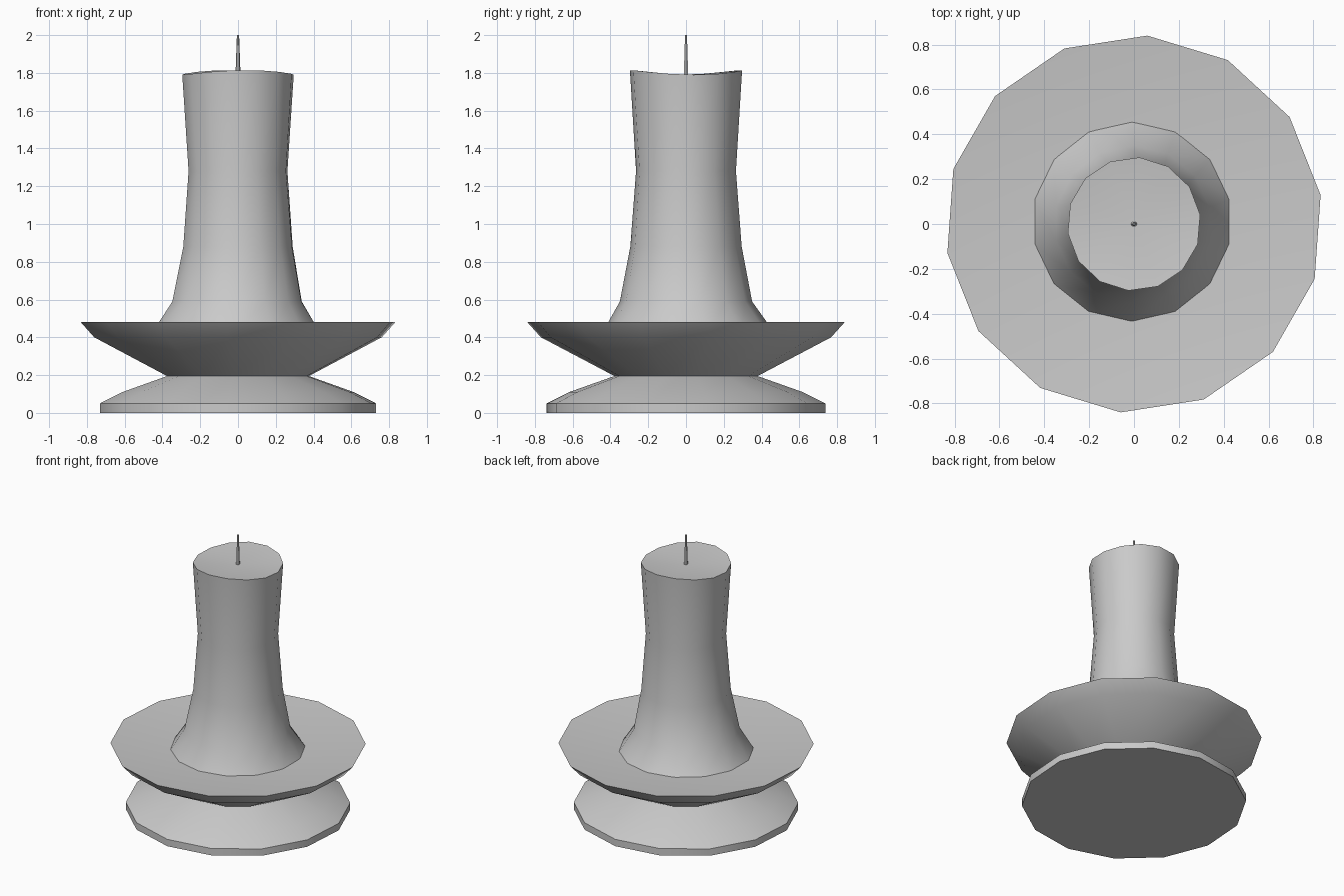
import bpy
import bmesh
from math import sin, cos, radians, pi

cube = bpy.data.objects.get("Cube")
if cube:
    bpy.data.objects.remove(cube, do_unlink=True)

SIDES = 14

grey = bpy.data.materials.new("plain grey")
grey.use_nodes = True
grey.diffuse_color = (0.59, 0.59, 0.59, 1)
grey.node_tree.nodes["Principled BSDF"].inputs["Base Color"].default_value = grey.diffuse_color


def lathe(name, rings, bottom_z, top_z, sides=SIDES, rim_wave=0.0):
    """Lathe rings of (radius, height, turn, x, y), closed by a fan at each end."""
    bm = bmesh.new()
    loops = []
    for n, (radius, z, turn, x, y) in enumerate(rings):
        wave = rim_wave if n == len(rings) - 1 else 0
        loop = []
        for i in range(sides):
            a = radians(turn) + 2 * pi * i / sides
            lift = wave * sin(a - 0.15) ** 2
            loop.append(bm.verts.new((x + radius * cos(a), y + radius * sin(a), z + lift)))
        loops.append(loop)
    for low, high in zip(loops, loops[1:]):
        for i in range(sides):
            j = (i + 1) % sides
            bm.faces.new((low[i], low[j], high[j], high[i]))
    for loop, z in ((loops[0], bottom_z), (loops[-1], top_z)):
        hub = bm.verts.new((0, 0, z))
        for i in range(sides):
            bm.faces.new((loop[i], loop[(i + 1) % sides], hub))
    bmesh.ops.recalc_face_normals(bm, faces=bm.faces)
    mesh = bpy.data.meshes.new(name)
    bm.to_mesh(mesh)
    bm.free()
    mesh.materials.append(grey)
    obj = bpy.data.objects.new(name, mesh)
    bpy.context.collection.objects.link(obj)
    bpy.ops.object.select_all(action='DESELECT')
    obj.select_set(True)
    bpy.context.view_layer.objects.active = obj
    bpy.ops.object.shade_smooth_by_angle(angle=radians(30))
    return obj


# Holder: foot, narrow waist and shallow dish
holder_profile = [(0.74, 0), (0.74, 0.05), (0.62, 0.11), (0.38, 0.195),
                  (0.77, 0.40), (0.842, 0.48)]
lathe("candle_holder", [(r, z, 8.8, 0, 0) for r, z in holder_profile], 0, 0.40)

# Candle: flared foot, slim middle and an uneven rim
lathe("candle", [(0.452, 0.43, 12.9, -0.01, 0.012),
                 (0.35, 0.59, 12, -0.005, 0),
                 (0.295, 0.88, 11, 0, 0),
                 (0.265, 1.28, 9, 0, 0),
                 (0.298, 1.79, 8, 0, 0)], 0.43, 1.785, rim_wave=0.025)

# Wick: thin taper
lathe("wick", [(0.014, 1.77, 0, 0, 0), (0.006, 2.0, 0, 0, 0)], 1.77, 2.0, sides=6)
